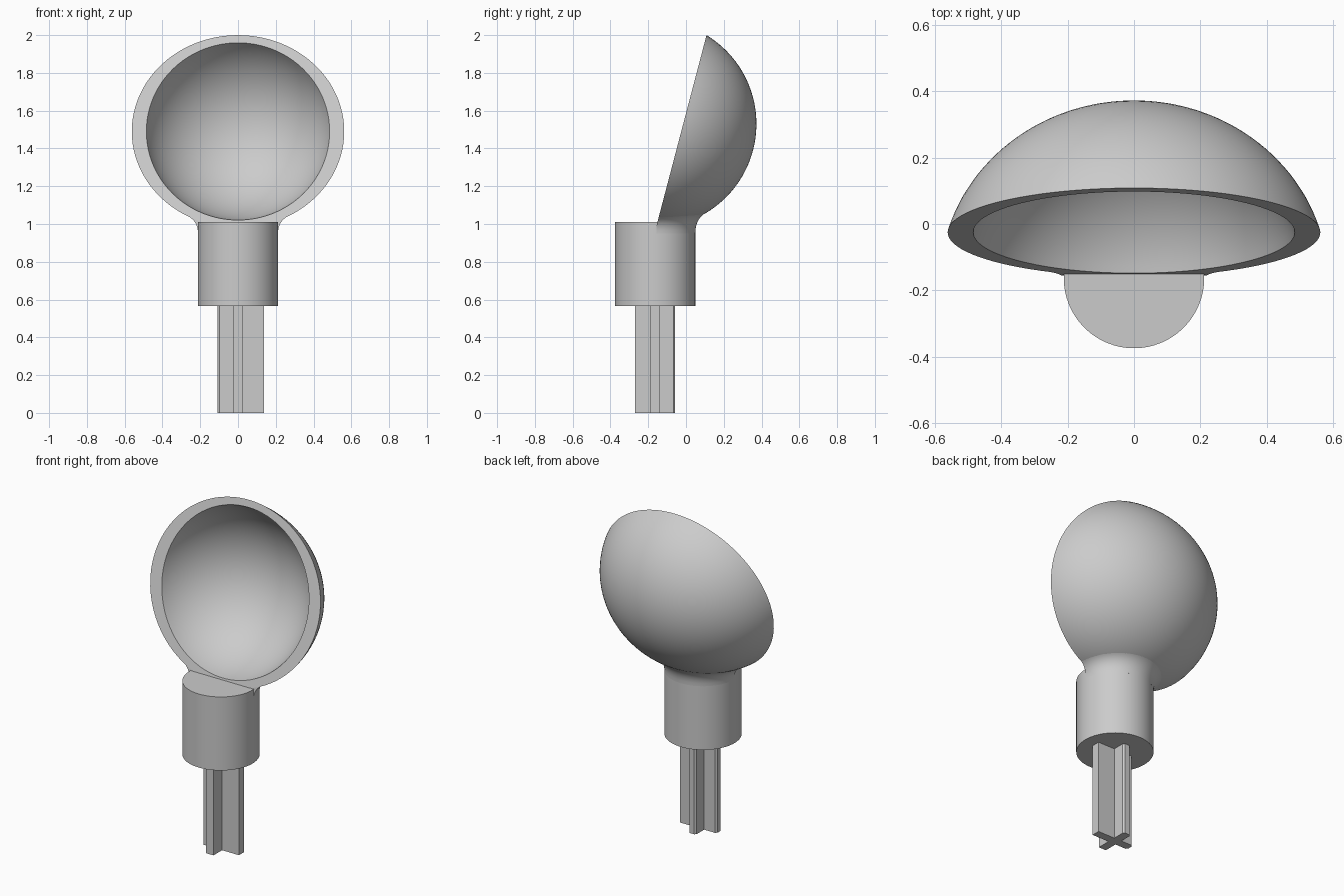
import bpy, bmesh
from math import sin, cos, acos, pi, radians, sqrt
from mathutils import Vector

if "Cube" in bpy.data.objects:
    bpy.data.objects.remove(bpy.data.objects["Cube"])

grey = bpy.data.materials.new("light grey")
grey.use_nodes = True
grey.diffuse_color = (0.6, 0.6, 0.6, 1)
grey.node_tree.nodes["Principled BSDF"].inputs["Base Color"].default_value = (0.6, 0.6, 0.6, 1)


def loft(name, rings, caps=False, smooth=True):
    """Skin a list of equal, closed rings of points."""
    bm = bmesh.new()
    rows = [[bm.verts.new(p) for p in ring] for ring in rings]
    n = len(rows[0])
    for a, b in zip(rows, rows[1:]):
        for i in range(n):
            j = (i + 1) % n
            bm.faces.new((a[i], a[j], b[j], b[i]))
    if caps:
        bm.faces.new(rows[0])
        bm.faces.new(rows[-1])
    bmesh.ops.remove_doubles(bm, verts=bm.verts, dist=0.00005)
    bmesh.ops.recalc_face_normals(bm, faces=bm.faces)
    mesh = bpy.data.meshes.new(name)
    bm.to_mesh(mesh)
    bm.free()
    mesh.materials.append(grey)
    obj = bpy.data.objects.new(name, mesh)
    bpy.context.collection.objects.link(obj)
    if smooth:
        bpy.ops.object.select_all(action='DESELECT')
        obj.select_set(True)
        bpy.context.view_layer.objects.active = obj
        bpy.ops.object.shade_smooth_by_angle(angle=radians(30))
    return obj


# Dish: thick shell cut from a widened ball, leaning back
CENTRE = Vector((0, -0.177, 1.53))
UP = Vector((0, 0.254, 0.967))
BACK = Vector((0, 0.967, -0.254))
OUTER, INNER, CUT, WIDEN = 0.55, 0.51, 0.157, 1.067
SIDES, STEPS = 96, 28


def dish_ring(radius, phi, widen):
    rho, depth = radius * sin(phi), radius * cos(phi)
    angles = [2 * pi * i / SIDES for i in range(SIDES)]
    return [CENTRE + BACK * depth + UP * rho * sin(a)
            + Vector((rho * widen * cos(a), 0, 0)) for a in angles]


outside = [dish_ring(OUTER, acos(CUT / OUTER) * i / STEPS, WIDEN) for i in range(STEPS + 1)]
inside = [dish_ring(INNER, acos(CUT / INNER) * i / STEPS, 1) for i in range(STEPS, -1, -1)]
loft("dish", outside + inside)

# Round socket below the dish
AXIS_Y, RADIUS = -0.163, 0.212


def circle(z):
    return [(RADIUS * cos(2 * pi * i / 64), AXIS_Y + RADIUS * sin(2 * pi * i / 64), z)
            for i in range(64)]


loft("socket", [circle(0.565), circle(1.01)], caps=True)


# Fillet blending the back of the socket into the dish
def dish_bottom(x, y):
    rest = 1 - (x / (OUTER * WIDEN)) ** 2 - ((y - CENTRE.y) / OUTER) ** 2
    return CENTRE.z - OUTER * sqrt(rest)


def fillet_section(a):
    def at(r):
        return Vector((r * cos(a), AXIS_Y + r * sin(a), 0))
    start, corner, end = at(RADIUS), at(RADIUS), at(RADIUS + 0.06)
    start.z = 0.95
    corner.z = dish_bottom(corner.x, corner.y)
    end.z = dish_bottom(end.x, end.y) + 0.002
    pts = []
    for i in range(9):
        t = i / 8
        pts.append(start * (1 - t) ** 2 + corner * 2 * t * (1 - t) + end * t * t)
    root = at(RADIUS - 0.02)
    pts += [Vector((root.x, root.y, dish_bottom(root.x, root.y) + 0.004)),
            Vector((root.x, root.y, 0.95))]
    # Keep the fillet behind the plane of the rim
    for p in pts:
        p.y = max(p.y, -0.025 + (p.z - 1.49) * UP.y / UP.z)
    return pts


loft("neck_fillet", [fillet_section(radians(2 + 176 * i / 48)) for i in range(49)], caps=True)

# Cross-shaped axle, with chamfered left and back arm ends
H, C = 0.025, 0.01
LEFT, RIGHT, FRONT, REAR = -0.108, 0.138, -0.107, 0.106
outline = [(LEFT, -H + C), (LEFT + C, -H), (-H, -H), (-H, FRONT), (H, FRONT), (H, -H),
           (RIGHT, -H), (RIGHT, H), (H, H), (H, REAR - C), (H - C, REAR),
           (-H + C, REAR), (-H, REAR - C), (-H, H), (LEFT + C, H), (LEFT, H - C)]
loft("cross_axle", [[(x, AXIS_Y + y, z) for x, y in outline] for z in (0, 0.57)],
     caps=True, smooth=False)
